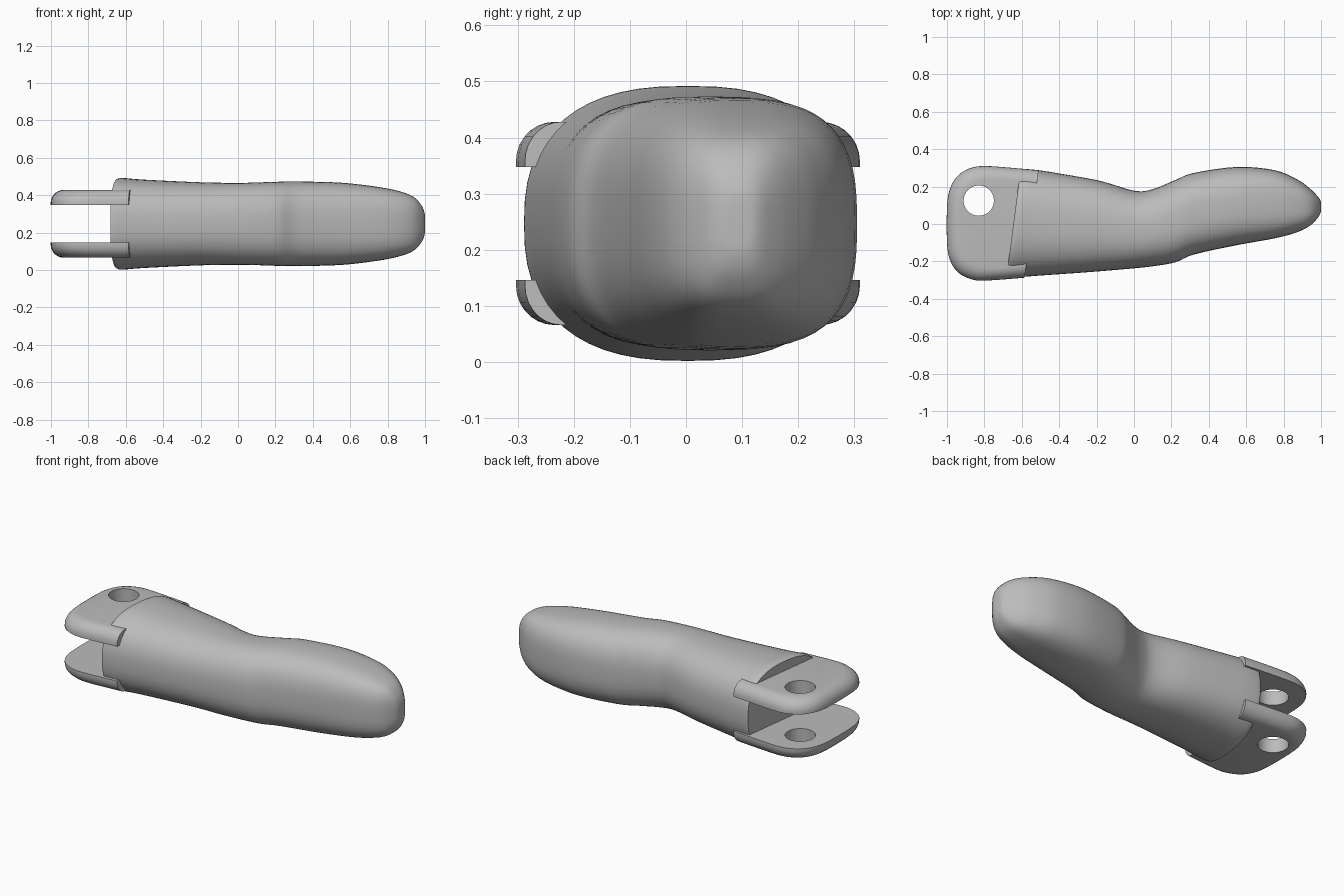
import bpy, bmesh, math

if "Cube" in bpy.data.objects:
    bpy.data.objects.remove(bpy.data.objects["Cube"], do_unlink=True)

MID_Z = 0.247
GREY = (0.5, 0.5, 0.5, 1)
grey = bpy.data.materials.new("plain grey")
grey.use_nodes = True
grey.diffuse_color = GREY
grey.node_tree.nodes["Principled BSDF"].inputs["Base Color"].default_value = GREY


def loft(name, rings):
    """Skin a list of equal rings and cap both ends."""
    bm = bmesh.new()
    loops = [[bm.verts.new(p) for p in ring] for ring in rings]
    count = len(loops[0])
    for a, b in zip(loops, loops[1:]):
        for i in range(count):
            j = (i + 1) % count
            bm.faces.new((a[i], a[j], b[j], b[i]))
    bm.faces.new(loops[0])
    bm.faces.new(loops[-1])
    bmesh.ops.recalc_face_normals(bm, faces=bm.faces)
    mesh = bpy.data.meshes.new(name)
    bm.to_mesh(mesh)
    bm.free()
    mesh.materials.append(grey)
    obj = bpy.data.objects.new(name, mesh)
    bpy.context.collection.objects.link(obj)
    return obj


def activate(obj):
    bpy.ops.object.select_all(action="DESELECT")
    obj.select_set(True)
    bpy.context.view_layer.objects.active = obj


def smooth(obj, degrees):
    activate(obj)
    bpy.ops.object.shade_smooth_by_angle(angle=math.radians(degrees))


def spline(rows, steps):
    """Catmull-Rom curve through rows of any width."""
    out = []
    for i in range(len(rows) - 1):
        group = [rows[max(i - 1, 0)], rows[i], rows[i + 1], rows[min(i + 2, len(rows) - 1)]]
        for s in range(steps):
            t = s / steps
            out.append([b + t * (c - a + t * (2 * a - 5 * b + 4 * c - d
                        + t * (3 * (b - c) + d - a))) / 2 for a, b, c, d in zip(*group)])
    return out + [rows[-1]]


# Handle body: x, front y, back y, half height, squareness
stations = [
    (-.645, -.288, .292, .236, 2.5), (-.62, -.288, .294, .245, 2.5),
    (-.5, -.277, .283, .236, 2.5), (-.2, -.254, .235, .222, 2.5),
    (0, -.237, .178, .219, 2.5), (.1, -.226, .186, .221, 2.5),
    (.22, -.205, .235, .225, 2.6), (.32, -.163, .273, .226, 2.7),
    (.55, -.113, .305, .22, 2.8), (.75, -.077, .288, .197, 3),
    (.87, -.045, .24, .172, 3), (.94, -.01, .19, .143, 3),
    (.98, .03, .15, .1, 3), (.997, .06, .125, .06, 2.8), (1, .08, .105, .03, 2.5),
]


def section(x, front, back, half, power, count=56):
    ring = []
    # The forked end is cut at a slight slant that fades along the handle
    slant = .13 * min(max((-x - .3) / .34, 0), 1)
    for i in range(count):
        a = math.tau * i / count
        c, s = math.cos(a), math.sin(a)
        y = (front + back) / 2 + (back - front) / 2 * math.copysign(abs(c) ** (2 / power), c)
        z = MID_Z + half * math.copysign(abs(s) ** (2 / power), s)
        ring.append((x + slant * y, y, z))
    return ring


body = loft("handle_body", [section(*row) for row in spline(stations, 4)])
smooth(body, 40)

# Fork plates: outline from the rear tab round the rounded end to the front tab
edge = [(-.51, .287), (-.65, .3), (-.8, .31), (-.88, .297), (-.945, .255), (-.985, .185),
        (-1, .09), (-1, -.1), (-.985, -.19), (-.945, -.255), (-.88, -.292), (-.8, -.303),
        (-.585, -.287)]
outline = spline(edge, 3)


def plate_ring(inset, z):
    ring = []
    for x, y in outline:
        rear = -.548 + .13 * y
        new_y = y * (1 - inset / .31)
        ring.append((-.548 + .13 * new_y + (x - rear) * (1 - inset / .45), new_y, z))
    return ring


for name, side in (("upper_fork_plate", 1), ("lower_fork_plate", -1)):
    rings = [plate_ring(0, MID_Z + side * .101)]
    for k in range(8):
        a = math.pi / 2 * k / 7
        rings.append(plate_ring(.07 * (1 - math.cos(a)),
                                MID_Z + side * (.111 + .07 * math.sin(a))))
    plate = loft(name, rings)

    # Pin hole through the plate
    bpy.ops.mesh.primitive_cylinder_add(vertices=40, radius=.081, depth=.3,
                                        location=(-.83, .125, MID_Z + side * .14))
    cutter = bpy.context.object
    cutter.hide_render = True
    cutter.data.materials.append(grey)
    activate(plate)
    cut = plate.modifiers.new("pin_hole", "BOOLEAN")
    cut.operation = "DIFFERENCE"
    cut.solver = "EXACT"
    cut.object = cutter
    bpy.ops.object.modifier_apply(modifier=cut.name)
    bpy.data.objects.remove(cutter, do_unlink=True)
    smooth(plate, 35)
